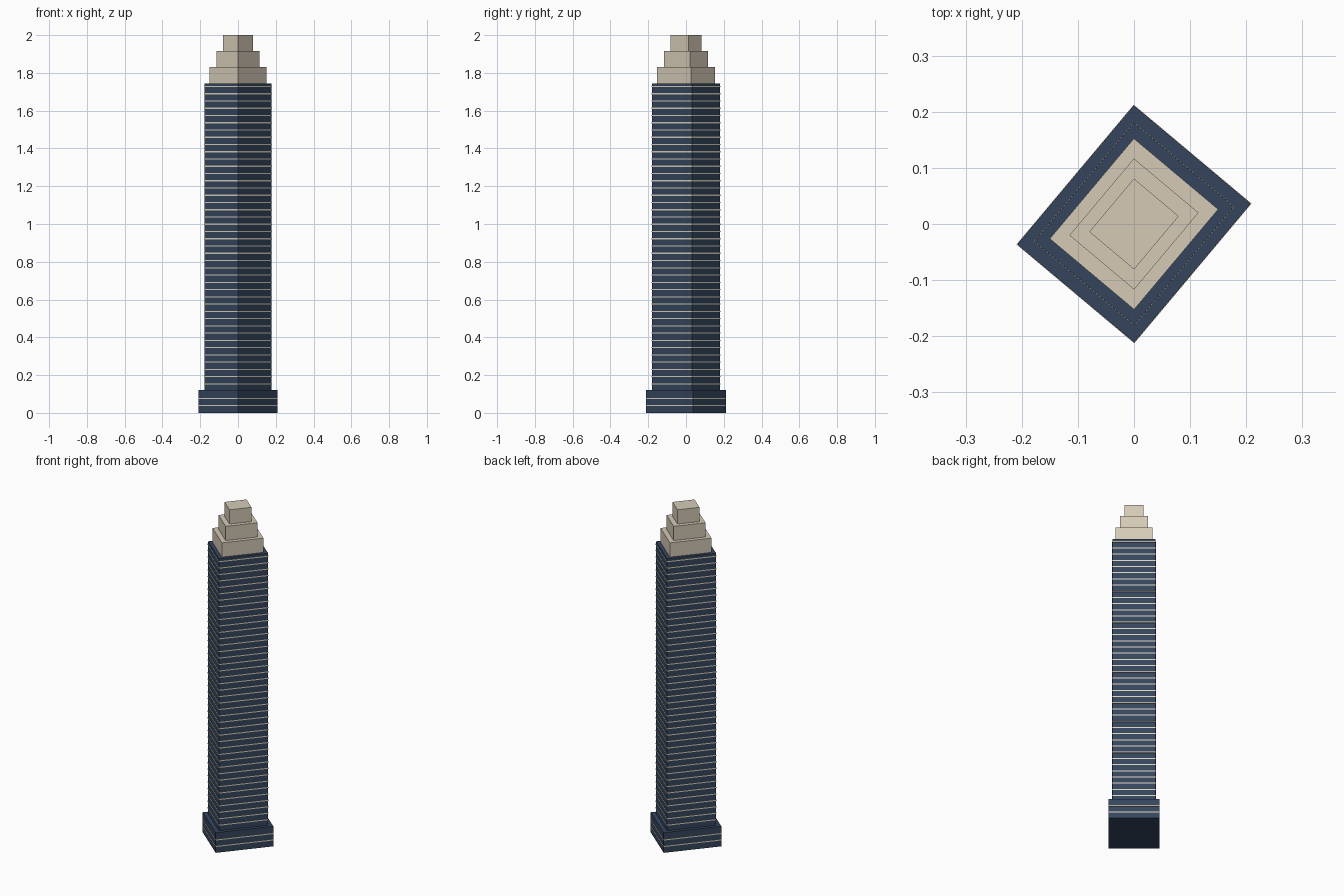
import bpy, math

if "Cube" in bpy.data.objects:
    bpy.data.objects.remove(bpy.data.objects["Cube"])

# Rectangular footprint, turned 40 degrees in plan
WIDTH, DEPTH = 0.272, 0.323
TURN = math.radians(-40)


def material(name, colour):
    m = bpy.data.materials.new(name)
    m.diffuse_color = (*colour, 1)
    m.use_nodes = True
    m.node_tree.nodes["Principled BSDF"].inputs["Base Color"].default_value = m.diffuse_color
    return m


GLASS = material("dark_blue_glass", (0.035, 0.06, 0.11))
STONE = material("pale_stone", (0.66, 0.59, 0.47))
TRIM = material("floor_trim", (0.72, 0.66, 0.52))


def block(name, scale, z0, z1, mat, grow=0.0):
    """Box between two heights with the footprint scaled about the axis."""
    bpy.ops.mesh.primitive_cube_add(size=1, location=(0, 0, (z0 + z1) / 2),
                                    rotation=(0, 0, TURN))
    ob = bpy.context.object
    ob.name = name
    ob.scale = (WIDTH * scale + grow, DEPTH * scale + grow, z1 - z0)
    ob.data.materials.append(mat)
    return ob


# Podium and shaft
PODIUM_TOP, SHAFT_TOP = 0.12, 1.745
block("podium", 1.0, 0, PODIUM_TOP, GLASS)
block("shaft", 0.853, PODIUM_TOP, SHAFT_TOP, GLASS)

# Stepped crown
for i, s in enumerate((0.722, 0.553, 0.383)):
    z = SHAFT_TOP + 0.085 * i
    block(f"crown_tier_{i + 1}", s, z, z + 0.085, STONE)

# Thin floor bands around podium and shaft
FLOOR = 0.0384
for k in range(1, 46):
    z = FLOOR * k
    if abs(z - PODIUM_TOP) < 0.01:
        continue
    s = 1.0 if z < PODIUM_TOP else 0.853
    block(f"floor_band_{k}", s, z - 0.003, z + 0.003, TRIM, 0.002)
